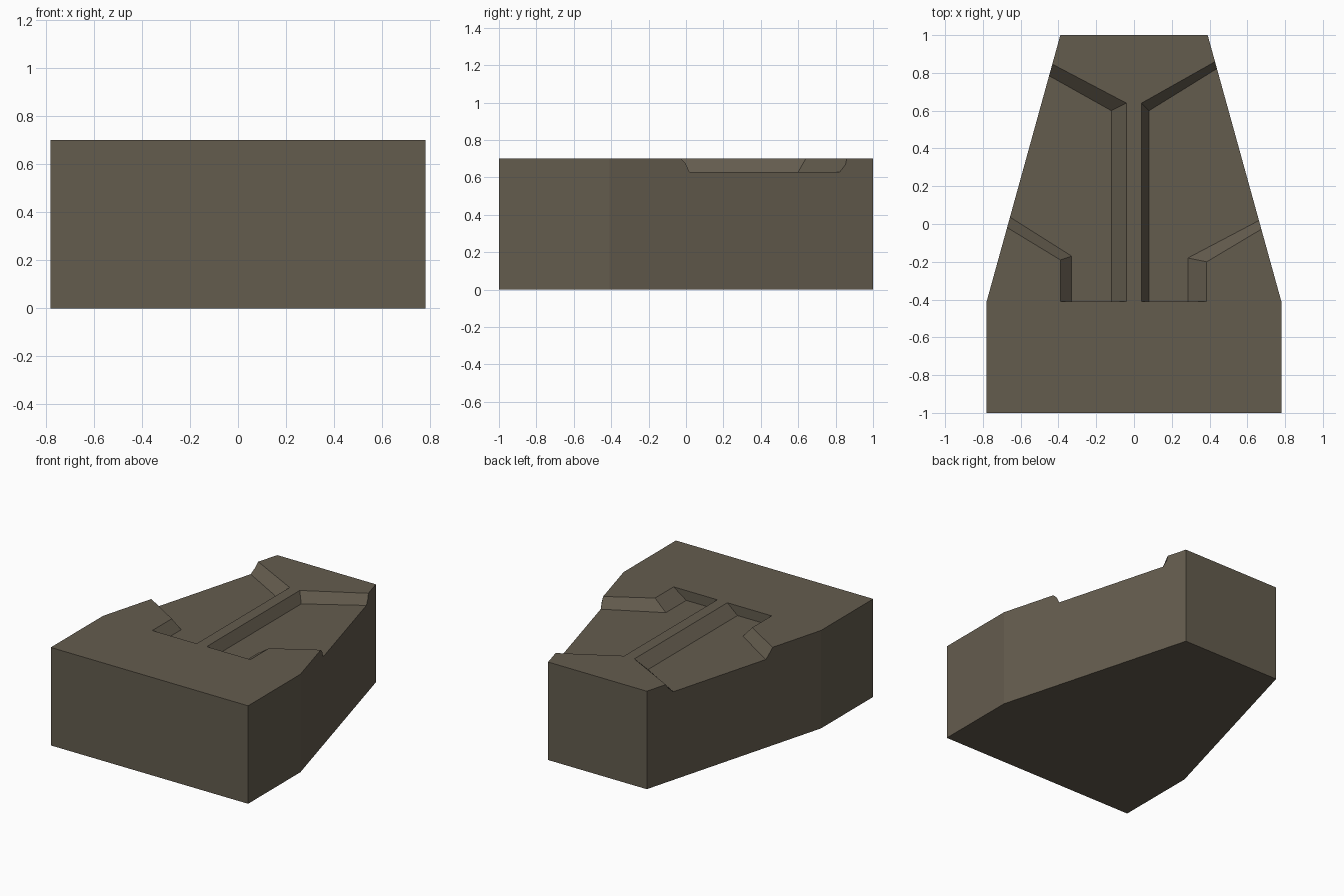
import bpy, bmesh

if "Cube" in bpy.data.objects:
    bpy.data.objects.remove(bpy.data.objects["Cube"])

TOP, FLOOR, STEP_Y = 0.70, 0.63, -0.41


def loft(name, rings):
    """Closed solid through a stack of equal-length rings [(z, outline), ...]."""
    bm = bmesh.new()
    loops = [[bm.verts.new((x, y, z)) for x, y in pts] for z, pts in rings]
    for a, b in zip(loops, loops[1:]):
        for i in range(len(a)):
            j = (i + 1) % len(a)
            bm.faces.new((a[i], a[j], b[j], b[i]))
    bm.faces.new(loops[0][::-1])
    bm.faces.new(loops[-1])
    bmesh.ops.recalc_face_normals(bm, faces=bm.faces)
    mesh = bpy.data.meshes.new(name)
    bm.to_mesh(mesh)
    bm.free()
    obj = bpy.data.objects.new(name, mesh)
    bpy.context.collection.objects.link(obj)
    return obj


# Tapered block
half = [(0.78, -1), (0.78, STEP_Y), (0.39, 1)]
outline = half + [(-x, y) for x, y in reversed(half)]
block = loft("tapered_block", [(0, outline), (TOP, outline)])

stone = bpy.data.materials.new("dark_taupe")
stone.diffuse_color = (0.127, 0.107, 0.076, 1)
stone.use_nodes = True
stone.node_tree.nodes["Principled BSDF"].inputs["Base Color"].default_value = stone.diffuse_color
block.data.materials.append(stone)


def pocket(name, side, rim, floor):
    """Sloped pocket cutter running out past the block's side.
    Each outline: inner x, outer x, lower corner y, lower run-out y,
    upper run-out y, upper corner y."""
    def ring(p):
        inner, outer, low, low_out, up_out, up = p
        pts = [(inner, STEP_Y), (outer, STEP_Y), (outer, low),
               (0.9, low_out), (0.9, up_out), (inner, up)]
        return [(side * x, y) for x, y in pts]
    cutter = loft(name, [(FLOOR, ring(floor)), (TOP, ring(rim)), (0.8, ring(rim))])
    cutter.hide_render = True
    return cutter


# Shallow branching pockets on either side of the centre ridge
cutters = [
    pocket("right_pocket_cutter", 1,
           (0.04, 0.385, -0.20, 0.107, 1.125, 0.64),
           (0.08, 0.285, -0.18, 0.144, 1.108, 0.60)),
    pocket("left_pocket_cutter", -1,
           (0.04, 0.39, -0.19, 0.12, 1.092, 0.64),
           (0.12, 0.33, -0.17, 0.19, 1.037, 0.60)),
]
bpy.context.view_layer.objects.active = block
for cutter in cutters:
    mod = block.modifiers.new(cutter.name, 'BOOLEAN')
    mod.operation = 'DIFFERENCE'
    mod.solver = 'EXACT'
    mod.object = cutter
    bpy.ops.object.modifier_apply(modifier=mod.name)
    bpy.data.objects.remove(cutter)
